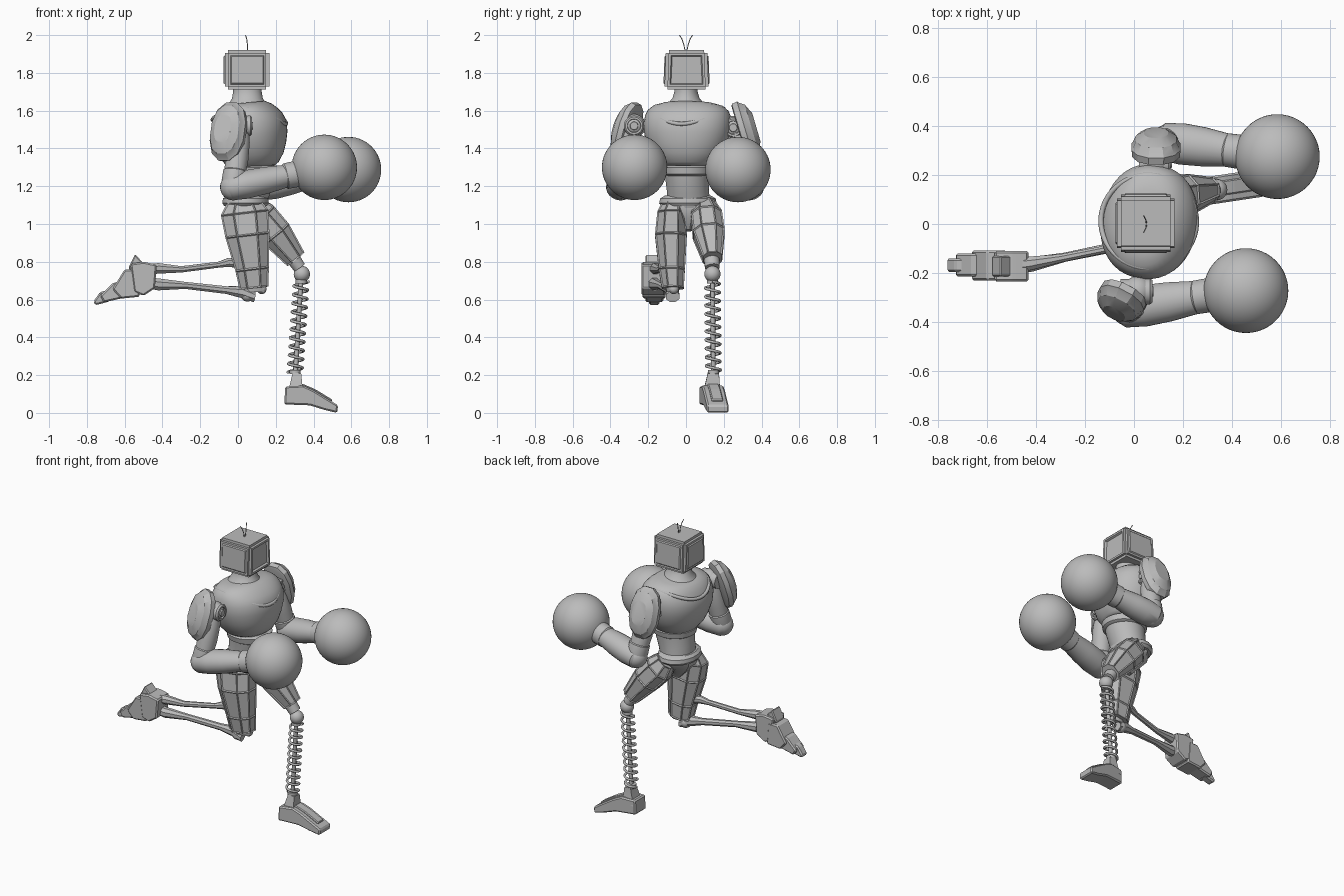
import bpy, bmesh, math
from mathutils import Vector, Matrix

cube = bpy.data.objects.get("Cube")
if cube:
    bpy.data.objects.remove(cube, do_unlink=True)

grey = bpy.data.materials.new("plain grey")
grey.use_nodes = True
grey.diffuse_color = (0.5, 0.5, 0.5, 1)
grey.node_tree.nodes["Principled BSDF"].inputs["Base Color"].default_value = (0.5, 0.5, 0.5, 1)


def finish(name, bm, angle=30):
    """Turn a bmesh into a shaded object."""
    bmesh.ops.recalc_face_normals(bm, faces=bm.faces)
    mesh = bpy.data.meshes.new(name)
    bm.to_mesh(mesh)
    bm.free()
    mesh.materials.append(grey)
    obj = bpy.data.objects.new(name, mesh)
    bpy.context.collection.objects.link(obj)
    bpy.ops.object.select_all(action='DESELECT')
    obj.select_set(True)
    bpy.context.view_layer.objects.active = obj
    bpy.ops.object.shade_smooth_by_angle(angle=math.radians(angle))
    return obj


def loft(name, rings, sides=32, power=2, panel=0, angle=35):
    """Skin elliptical rings (x, y, z, radius u, radius v) along a path."""
    bm = bmesh.new()
    d = (Vector(rings[-1][:3]) - Vector(rings[0][:3])).normalized()
    ref = Vector((0, 0, 1)) if abs(d.y) > 0.75 else Vector((0, 1, 0))
    v = (ref - d * d.dot(ref)).normalized()
    u = v.cross(d)
    loops = []
    for x, y, z, ru, rv in rings:
        loop = []
        for i in range(sides):
            t = math.tau * (i + 0.5) / sides
            c, s = math.cos(t), math.sin(t)
            c = math.copysign(abs(c) ** (2 / power), c)
            s = math.copysign(abs(s) ** (2 / power), s)
            loop.append(bm.verts.new(Vector((x, y, z)) + u * c * ru + v * s * rv))
        loops.append(loop)
    walls = []
    for a, b in zip(loops, loops[1:]):
        for i in range(sides):
            j = (i + 1) % sides
            walls.append(bm.faces.new((a[i], a[j], b[j], b[i])))
    bm.faces.new(loops[0][::-1])
    bm.faces.new(loops[-1])
    if panel:
        bmesh.ops.recalc_face_normals(bm, faces=bm.faces)
        bmesh.ops.inset_individual(bm, faces=walls, thickness=panel, depth=-0.005)
    return finish(name, bm, angle)


def ball(name, centre, radius, segments=24):
    bm = bmesh.new()
    bmesh.ops.create_uvsphere(bm, u_segments=segments, v_segments=segments // 2 + 4,
                              radius=radius, matrix=Matrix.Translation(centre))
    return finish(name, bm, 60)


def slab(name, outline, y0, y1, skew=0, pivot=0, bevel=0.008):
    """Extrude an x-z outline across y, skewing it sideways along x."""
    bm = bmesh.new()
    verts = [bm.verts.new((x, y0 + skew * (x - pivot), z)) for x, z in outline]
    face = bm.faces.new(verts)
    new = bmesh.ops.extrude_face_region(bm, geom=[face])["geom"]
    bmesh.ops.translate(bm, vec=(0, y1 - y0, 0),
                        verts=[g for g in new if isinstance(g, bmesh.types.BMVert)])
    bmesh.ops.bevel(bm, geom=bm.edges[:], offset=bevel, segments=1, affect='EDGES')
    return finish(name, bm, 15)


def tube(name, points, radius, closed=False, sides=2):
    """Round wire through points, turned into a mesh."""
    curve = bpy.data.curves.new(name, 'CURVE')
    curve.dimensions = '3D'
    curve.bevel_depth = radius
    curve.bevel_resolution = sides
    curve.use_fill_caps = True
    spline = curve.splines.new('POLY')
    spline.points.add(len(points) - 1)
    for p, co in zip(spline.points, points):
        p.co = (*co, 1)
    spline.use_cyclic_u = closed
    temp = bpy.data.objects.new(name, curve)
    bpy.context.collection.objects.link(temp)
    bpy.context.view_layer.update()
    mesh = bpy.data.meshes.new_from_object(temp.evaluated_get(bpy.context.evaluated_depsgraph_get()))
    bpy.data.objects.remove(temp, do_unlink=True)
    bm = bmesh.new()
    bm.from_mesh(mesh)
    bpy.data.meshes.remove(mesh)
    return finish(name, bm, 50)


def twist(obj, degrees=-10):
    """Turn a torso part about the spine."""
    spine = Matrix.Translation((0.06, 0.01, 0))
    obj.data.transform(spine @ Matrix.Rotation(math.radians(degrees), 4, 'Z') @ spine.inverted())


# Torso
def stack(levels):
    return [(x, 0.01, z, rx, ry) for z, x, rx, ry in levels]

twist(loft("chest", stack([
    (1.30, .08, .115, .12), (1.315, .08, .135, .145), (1.36, .075, .165, .185), (1.41, .07, .183, .21),
    (1.47, .065, .195, .23), (1.53, .06, .195, .235), (1.57, .055, .178, .228), (1.60, .05, .155, .215),
    (1.625, .045, .13, .185), (1.64, .045, .1, .13)]), 40, 2.2, angle=45))
twist(loft("abdomen", stack([
    (1.10, .045, .10, .115), (1.18, .06, .112, .112), (1.25, .075, .12, .118), (1.32, .08, .125, .125)]), 32))
twist(loft("rib_band", stack([
    (1.255, .08, .12, .115), (1.265, .08, .135, .132), (1.30, .08, .14, .14), (1.31, .08, .125, .12)]), 32))
collar = []
for i in range(48):
    t = math.tau * i / 48
    c = math.cos(t)
    collar.append((.06 + .195 * c, .01 + .19 * math.sin(t), 1.61 - (.08 if c > 0 else .06) * c * c))
twist(tube("collar", collar, .011, True))
loft("neck", [(.05, 0, 1.60, .125, .13), (.05, 0, 1.635, .1, .1), (.05, 0, 1.665, .082, .072),
              (.05, 0, 1.70, .076, .062), (.05, 0, 1.74, .075, .06)], 32, angle=45)

# Pelvis
loft("belt", [(.04, .01, 1.095, .115, .14), (.04, .01, 1.11, .125, .155),
              (.04, .01, 1.135, .122, .15), (.04, .01, 1.15, .105, .125)], 16)
loft("pelvis", [(.065, .01, .965, .03, .025), (.06, .01, 1.02, .075, .05),
                (.045, .01, 1.08, .11, .12), (.04, .01, 1.11, .11, .13)], 8)

# Head: rounded box with framed panels and a recessed screen
bm = bmesh.new()
bmesh.ops.create_cube(bm, size=1, matrix=Matrix.Translation((.048, .003, 1.816))
                      @ Matrix.Diagonal((.235, .235, .21, 1)))
for v in bm.verts:
    if v.co.z > 1.8:
        v.co.y *= .93
bmesh.ops.bevel(bm, geom=bm.edges[:], offset=.016, segments=2, affect='EDGES')
bm.normal_update()
for f in [f for f in bm.faces if f.calc_area() > .02]:
    side = abs(f.normal.z) < .5
    bmesh.ops.inset_individual(bm, faces=[f], thickness=.018, depth=0)
    if side:
        bmesh.ops.inset_individual(bm, faces=[f], thickness=.008,
                                   depth=-.012 if f.normal.x > .5 else .006)
finish("head", bm, 25)
for name, s in (("left_antenna", 1), ("right_antenna", -1)):
    tube(name, [(.05, .004 * s, 1.915), (.05, .012 * s, 1.95), (.046, .022 * s, 1.98), (.04, .034 * s, 2.0)], .0025)

# Arms: shoulder, elbow, wrist, glove centre, pad centre, pad normal
ARMS = {
    "right": ((.015, -.275, 1.52), (-.025, -.345, 1.195), (.31, -.29, 1.265), (.457, -.272, 1.30),
              (-.055, -.315, 1.49), (-.45, -.85, .28)),
    "left": ((.09, .25, 1.51), (.135, .335, 1.195), (.43, .295, 1.26), (.585, .275, 1.288),
             (.09, .315, 1.495), (0, .95, .28)),
}
for side, (sh, el, wr, glove, pad, normal) in ARMS.items():
    S, E, W, P, N = map(Vector, (sh, el, wr, pad, normal))
    N.normalize()
    ball(side + "_shoulder", S, .062)
    hub = [(-.07, .05), (.05, .054), (.06, .046), (.06, .036), (.05, .034), (.05, .024), (.065, .02)]
    loft(side + "_shoulder_hub", [(S.x + dx, S.y, S.z, r, r) for dx, r in hub], 24)
    loft(side + "_upper_arm", [(*S.lerp(E, t), r, r) for t, r in
                               ((.05, .045), (.25, .058), (.55, .062), (.8, .056), (1, .056))], 24)
    loft(side + "_elbow_cuff", [(*S.lerp(E, t), r, r) for t, r in
                                ((.72, .056), (.74, .064), (.9, .066), (1, .06))], 24)
    ball(side + "_elbow", E, .07)
    loft(side + "_forearm", [(*E.lerp(W, t), r, r * 1.12) for t, r in
                             ((-.12, .05), (-.05, .068), (.2, .076), (.5, .072), (.85, .06), (1.1, .058))], 24)
    loft(side + "_wrist_cuff", [(*E.lerp(W, t), r, r) for t, r in
                                ((.8, .06), (.83, .069), (1.1, .071), (1.12, .06))], 24)
    ball(side + "_glove", glove, .173, 48)
    loft(side + "_shoulder_pad", [(*(P + N * h), .1 * k, .16 * k) for h, k in
                                  ((-.035, .9), (-.03, 1), (.0, 1.03), (.008, .97), (.035, .85), (.06, .5))],
         12, 2.3, angle=25)

# Left leg: bent thigh, knee joint, spring shin
thigh = [(.075, .1, 1.10, .065, .06), (.12, .108, 1.04, .095, .088),
         (.20, .12, .95, .092, .09), (.305, .14, .815, .062, .055)]
loft("left_thigh", thigh, 8, 2.4, panel=.009, angle=20)
loft("left_thigh_core", [(.2, .12, .95, .05, .05), (.325, .14, .77, .035, .04)], 12)
ball("left_knee", (.338, .14, .735), .043)
top, foot = Vector((.335, .14, .695)), Vector((.302, .145, .215))
coils, steps = 10.5, 18
spring = []
for i in range(int(coils * steps) + 1):
    a = math.tau * i / steps
    spring.append(top.lerp(foot, i / (coils * steps)) + Vector((math.cos(a), math.sin(a), 0)) * .038)
tube("left_shin_spring", spring, .0075)
tube("left_shin_rod", [top + Vector((0, 0, .03)), foot - Vector((0, 0, .03))], .013)
for name, c in (("spring_top_cap", top), ("spring_bottom_cap", foot)):
    loft(name, [(c.x, c.y, c.z + h, .03, .03) for h in (-.01, .012)], 16)
loft("left_ankle", [(.30, .14, .10, .055, .07), (.308, .14, .15, .046, .055), (.312, .145, .21, .032, .042)], 4, 2, angle=10)
slab("left_foot", [(.245, .045), (.25, .14), (.345, .145), (.40, .12), (.53, .04), (.525, .0), (.46, .015), (.38, .04)],
     .07, .185, .15, .25)
slab("left_foot_top", [(.33, .10), (.34, .155), (.41, .125), (.50, .07), (.49, .05)], .1, .16, .15, .25, .005)

# Right leg: thigh down, shin folded back
loft("right_thigh", [(.03, -.065, 1.12, .095, .06), (.035, -.075, 1.06, .135, .082), (.05, -.08, .94, .125, .09),
                     (.075, -.075, .76, .095, .074), (.085, -.07, .66, .082, .062)], 8, 2.4, panel=.009, angle=20)
loft("right_thigh_tip", [(.085, -.07, .64, .06, .035), (.085, -.07, .70, .06, .045)], 8)
ball("right_knee", (.05, -.07, .625), .036)
ball("right_knee_front", (.125, -.065, .655), .026)
loft("right_shin_lower", [(.085, -.07, .615, .03, .04), (.02, -.075, .64, .034, .035), (-.06, -.09, .65, .022, .022),
                          (-.28, -.135, .675, .02, .02), (-.42, -.165, .68, .034, .032), (-.48, -.17, .69, .03, .035)], 8)
loft("right_shin_upper", [(.02, -.065, .79, .026, .025), (-.05, -.085, .797, .026, .022), (-.1, -.1, .785, .017, .016),
                          (-.3, -.14, .76, .018, .018), (-.42, -.16, .765, .03, .03), (-.5, -.17, .76, .03, .035)], 8)

# Right foot: stepped plates
slab("right_heel", [(-.43, .785), (-.44, .66), (-.5, .62), (-.55, .64), (-.57, .79), (-.5, .80)], -.235, -.11)
slab("right_heel_fin", [(-.48, .77), (-.545, .84), (-.58, .77), (-.55, .72)], -.215, -.13, bevel=.006)
slab("right_instep", [(-.53, .76), (-.52, .615), (-.62, .605), (-.665, .655), (-.60, .76)], -.23, -.108)
slab("right_toe", [(-.60, .69), (-.60, .61), (-.71, .585), (-.73, .62), (-.66, .69)], -.215, -.12)
slab("right_toe_tip", [(-.69, .65), (-.68, .59), (-.755, .57), (-.765, .59), (-.73, .64)], -.195, -.14)
